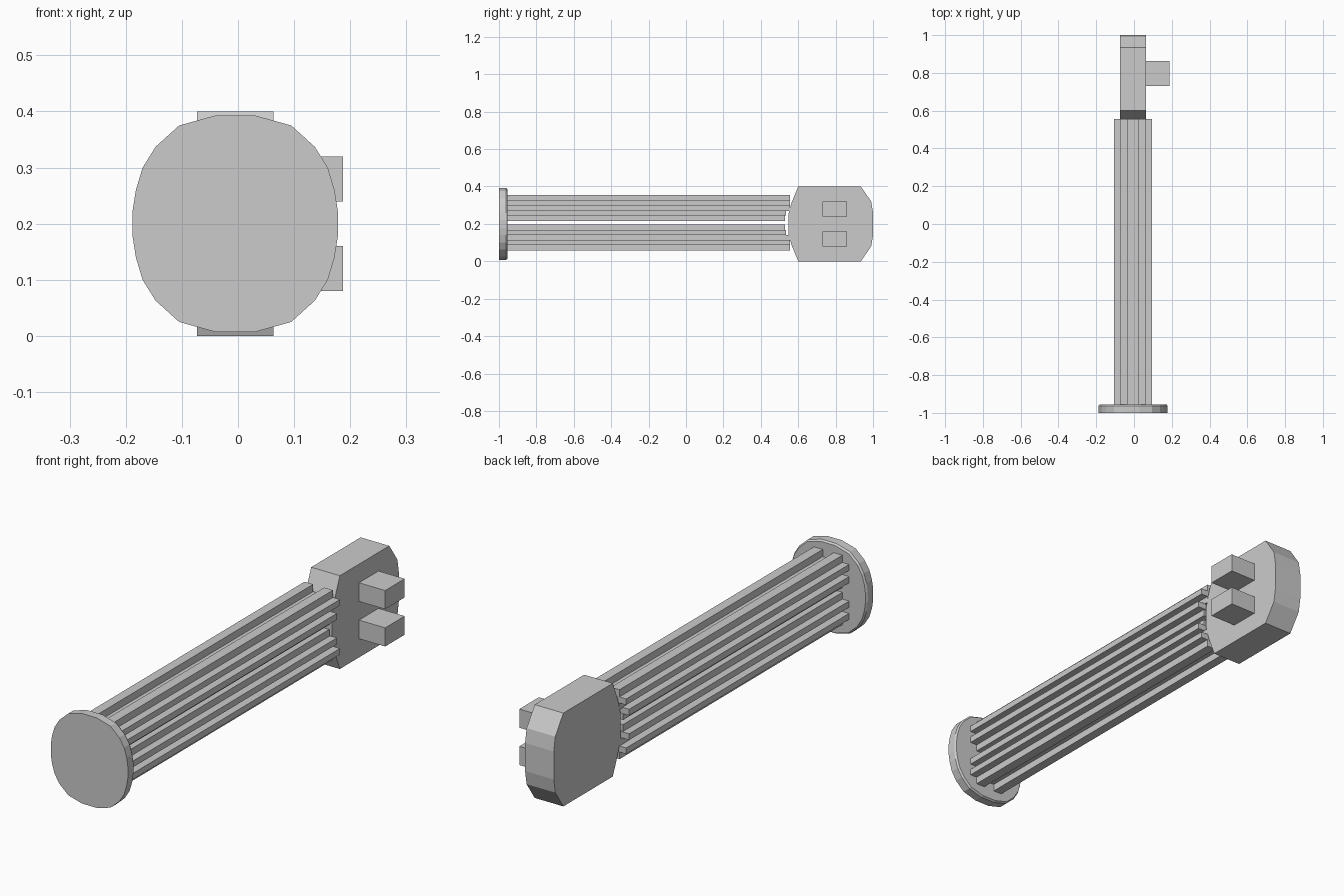
import bpy, bmesh

if "Cube" in bpy.data.objects:
    bpy.data.objects.remove(bpy.data.objects["Cube"])

CX, CZ = -0.005, 0.2


def finish(name, bm):
    bmesh.ops.recalc_face_normals(bm, faces=bm.faces)
    mesh = bpy.data.meshes.new(name)
    bm.to_mesh(mesh)
    bm.free()
    obj = bpy.data.objects.new(name, mesh)
    bpy.context.collection.objects.link(obj)
    return obj


def extrude(name, points, offset):
    bm = bmesh.new()
    face = bm.faces.new([bm.verts.new(p) for p in points])
    res = bmesh.ops.extrude_face_region(bm, geom=[face], use_keep_orig=True)
    verts = [v for v in res["geom"] if isinstance(v, bmesh.types.BMVert)]
    bmesh.ops.translate(bm, verts=verts, vec=offset)
    return finish(name, bm)


def box(name, x, y, z):
    pts = [(x[0], y[0], z[0]), (x[1], y[0], z[0]),
           (x[1], y[0], z[1]), (x[0], y[0], z[1])]
    return extrude(name, pts, (0, y[1] - y[0], 0))


# Faceted round end cap with a small chamfer on its inner rim
quarter = [(0.183, 0.022), (0.177, 0.06), (0.165, 0.1),
           (0.142, 0.137), (0.1, 0.175), (0.035, 0.193)]
half = quarter + [(-x, z) for x, z in reversed(quarter)]
outline = half + [(-x, -z) for x, z in half]
bm = bmesh.new()
rings = [[bm.verts.new((CX + x * s, y, CZ + z * s)) for x, z in outline]
         for y, s in ((-1, 1), (-0.963, 1), (-0.955, 0.97))]
bm.faces.new(rings[0])
bm.faces.new(rings[-1])
n = len(outline)
for a, b in zip(rings, rings[1:]):
    for i in range(n):
        j = (i + 1) % n
        bm.faces.new((a[i], a[j], b[j], b[i]))
finish("end_cap", bm)

# Chamfered base block
upper = [(0.547, 0.05), (0.565, 0.115), (0.6, 0.2),
         (0.935, 0.2), (0.99, 0.12), (1.0, 0.06)]
profile = upper + [(y, -z) for y, z in reversed(upper)]
extrude("base_block", [(-0.073, y, CZ + z) for y, z in profile], (0.136, 0, 0))

# Two plug pins
for i, z in enumerate((0.08, 0.24)):
    box(f"plug_pin_{i + 1}", (0.055, 0.187), (0.73, 0.862), (z, z + 0.08))

# Two tubes of crossing bars, mirrored above and below the middle gap:
# x range, z range above the middle, end
MID = 0.206
bars = [("left_fin_outer", (-0.073, -0.032), (0.064, 0.149), 0.555),
        ("right_fin_outer", (0.02, 0.062), (0.064, 0.149), 0.555),
        ("left_fin_inner", (-0.073, -0.032), (0.01, 0.064), 0.53),
        ("right_fin_inner", (0.02, 0.062), (0.01, 0.064), 0.53),
        ("outer_cross_bar", (-0.105, 0.095), (0.092, 0.118), 0.555),
        ("inner_cross_bar", (-0.105, 0.095), (0.039, 0.066), 0.535)]
for name, x, (low, high), end in bars:
    for side, s in (("upper", 1), ("lower", -1)):
        z = sorted((MID + s * low, MID + s * high))
        box(f"{side}_{name}", x, (-0.957, end), z)
